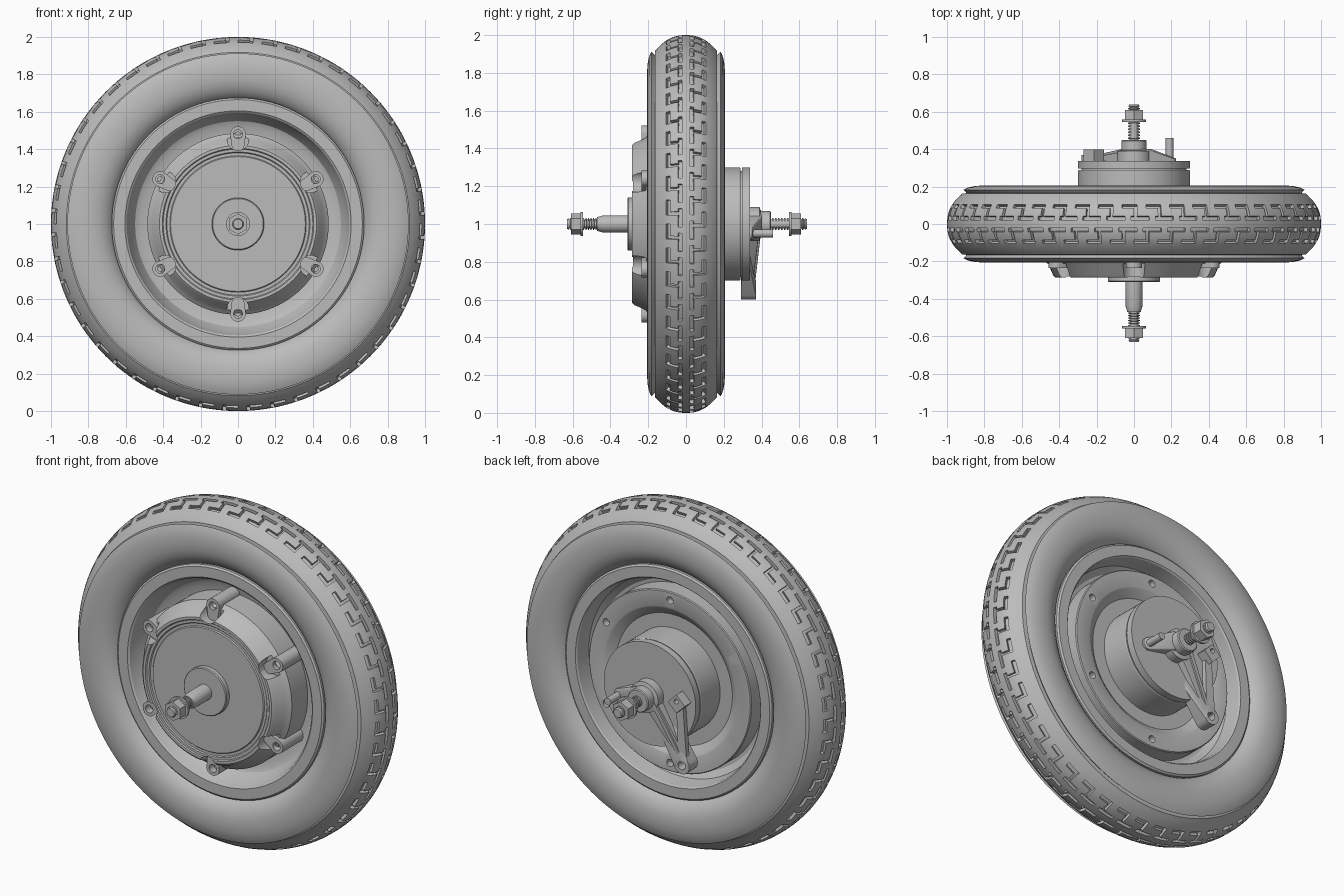
import bpy, bmesh
from math import sin, cos, pi, radians, hypot, atan2
from mathutils import Vector

cube = bpy.data.objects.get("Cube")
if cube:
    bpy.data.objects.remove(cube)

grey = bpy.data.materials.new("plain_grey")
grey.use_nodes = True
grey.diffuse_color = (0.5, 0.5, 0.5, 1)
grey.node_tree.nodes["Principled BSDF"].inputs["Base Color"].default_value = (0.5, 0.5, 0.5, 1)


def finish(name, bm, angle=30):
    """Turn a bmesh into a smooth shaded object with sharp edges kept."""
    mesh = bpy.data.meshes.new(name)
    bm.to_mesh(mesh)
    bm.free()
    mesh.materials.append(grey)
    mesh.shade_smooth()
    mesh.set_sharp_from_angle(angle=radians(angle))
    obj = bpy.data.objects.new(name, mesh)
    bpy.context.collection.objects.link(obj)
    return obj


def lathe_mesh(profile, seg, closed):
    """Spin (radius, y) points round the axle line."""
    bm = bmesh.new()
    rings = [[bm.verts.new((r * sin(2 * pi * j / seg), y, 1 + r * cos(2 * pi * j / seg)))
              for r, y in profile] for j in range(seg)]
    n = len(profile)
    for j in range(seg):
        a, b = rings[j], rings[(j + 1) % seg]
        for i in range(n if closed else n - 1):
            k = (i + 1) % n
            bm.faces.new((a[i], a[k], b[k], b[i]))
    bmesh.ops.remove_doubles(bm, verts=bm.verts, dist=1e-5)
    bmesh.ops.recalc_face_normals(bm, faces=bm.faces)
    return bm


def lathe(name, profile, seg=96, closed=False):
    return finish(name, lathe_mesh(profile, seg, closed))


def add_hull(bm, discs, seg):
    """Wrap discs (x, height from axle, radius, y from, y to) in one solid."""
    verts = [bm.verts.new((x + r * sin(2 * pi * k / seg), y, 1 + h + r * cos(2 * pi * k / seg)))
             for x, h, r, y0, y1 in discs for y in (y0, y1) for k in range(seg)]
    out = bmesh.ops.convex_hull(bm, input=verts)
    spare = {g for g in out["geom_interior"] + out["geom_unused"] if isinstance(g, bmesh.types.BMVert)}
    bmesh.ops.delete(bm, geom=list(spare), context="VERTS")
    bmesh.ops.dissolve_limit(bm, angle_limit=0.01, verts=bm.verts, edges=bm.edges)
    bmesh.ops.recalc_face_normals(bm, faces=bm.faces)


def hull(name, *discs, seg=32):
    bm = bmesh.new()
    add_hull(bm, discs, seg)
    return finish(name, bm)


def drill(obj, *holes, seg=24):
    """Cut round holes, given as discs, out of an object."""
    for hole in holes:
        cutter = hull("cutter", hole, seg=seg)
        cutter.hide_render = True
        mod = obj.modifiers.new("hole", "BOOLEAN")
        mod.operation, mod.solver, mod.object = "DIFFERENCE", "EXACT", cutter
        bpy.context.view_layer.objects.active = obj
        bpy.ops.object.modifier_apply(modifier=mod.name)
        bpy.data.objects.remove(cutter)
    obj.data.set_sharp_from_angle(angle=radians(30))


def thread(r, y0, y1, turns):
    """Saw-tooth profile of a threaded rod."""
    step = (y1 - y0) / turns
    pts = []
    for i in range(turns):
        pts += [(r, y0 + i * step), (r, y0 + (i + 0.4) * step),
                (r * 0.78, y0 + (i + 0.5) * step), (r * 0.78, y0 + (i + 0.9) * step)]
    return pts


bolts = [(0.48 * sin(k * pi / 3), 0.48 * cos(k * pi / 3)) for k in range(6)]

# Tyre: rounded tread, shoulder lip and bulging sidewalls
tread = [0, 0.022, 0.042, 0.063, 0.085, 0.105, 0.13, 0.15, 0.163]
half = [(1 - 0.085 * (y / 0.165) ** 2.4, y) for y in tread]
half += [(0.895, 0.165), (0.912, 0.183), (0.885, 0.196), (0.85, 0.203), (0.81, 0.206), (0.77, 0.202),
         (0.74, 0.195), (0.71, 0.18), (0.685, 0.16), (0.668, 0.135), (0.665, 0.1)]
profile = [(r, -y) for r, y in reversed(half[1:])] + half
CELLS, STEPS = 48, 8
bm = lathe_mesh(profile, CELLS * STEPS, True)


def in_groove(face):
    c = face.calc_center_median()
    if hypot(c.x, c.z - 1) < 0.9:
        return False
    step = int((atan2(c.x, c.z - 1) % (2 * pi)) / (2 * pi) * CELLS * STEPS)
    step = (step + (4 if c.y > 0 else 0)) % STEPS
    y = abs(c.y)
    if 0.085 < y < 0.105:
        return step < 5
    if 0.022 < y < 0.042:
        return step >= 3 or step < 1
    return 0.042 < y < 0.085 and step == 4


# Tread grooves sunk into the tyre
bmesh.ops.inset_region(bm, faces=[f for f in bm.faces if in_groove(f)], thickness=0.001,
                       depth=-0.02, use_even_offset=True)
finish("tyre", bm, 35)

# Rim with dished well on both sides
lathe("rim", [(0.675, -0.16), (0.665, -0.168), (0.605, -0.168), (0.595, -0.16), (0.58, -0.11),
              (0.55, -0.06), (0.52, -0.045), (0.46, -0.04), (0.46, 0.03), (0.55, 0.04), (0.585, 0.07),
              (0.598, 0.16), (0.605, 0.168), (0.665, 0.168), (0.675, 0.16)], closed=True)

# Motor front cover with stepped rings and bolt pockets
cover = lathe("front_cover", [(0, -0.28), (0.36, -0.28), (0.365, -0.274), (0.38, -0.274), (0.385, -0.28),
                              (0.40, -0.28), (0.405, -0.286), (0.42, -0.286), (0.432, -0.275),
                              (0.458, -0.215), (0.475, -0.2), (0.485, -0.19), (0.485, 0), (0, 0)])
drill(cover, *[(x * 0.94, z * 0.94, 0.058, -0.4, -0.212) for x, z in bolts])

# Bolt lugs round the front cover
for x, z in bolts:
    lug = hull("front_lug", (x, z, 0.042, -0.235, -0.04), (x * 0.88, z * 0.88, 0.034, -0.235, -0.04), seg=24)
    drill(lug, (x, z, 0.024, -0.4, -0.19))
    hull("lug_bolt", (x, z, 0.017, -0.2, -0.17), seg=6)

# Motor back flange with bolt holes
flange = lathe("back_flange", [(0, 0), (0.53, 0), (0.53, 0.145), (0.525, 0.15), (0.435, 0.15), (0.425, 0.145),
                               (0.38, 0.11), (0, 0.11)])
drill(flange, *[(x, z, 0.021, 0.11, 0.3) for x, z in bolts])

# Brake drum with groove below its cover plate
lathe("brake_drum", [(0, 0.1), (0.3, 0.1), (0.3, 0.283), (0.297, 0.288), (0.28, 0.288), (0.28, 0.3), (0, 0.3)])

# Brake plate and the arm reaching down to the anchor
ARM = (-0.23, -0.35)
plate = hull("brake_plate", (0, 0, 0.3, 0.297, 0.338), seg=96)
anchor = hull("brake_arm", (*ARM, 0.05, 0.29, 0.37), (-0.13, -0.2, 0.06, 0.297, 0.338))
drill(anchor, (*ARM, 0.024, 0.2, 0.5))
hull("arm_rib", (ARM[0] + 0.02, ARM[1] + 0.05, 0.025, 0.33, 0.352), (-0.03, -0.02, 0.045, 0.33, 0.385))
hull("arm_rib_edge", (ARM[0] + 0.02, ARM[1] + 0.05, 0.01, 0.33, 0.366), (-0.055, -0.01, 0.012, 0.33, 0.4), seg=12)

# Cable lever from the anchor up to its clamp block
hull("cable_lever", (ARM[0], ARM[1] + 0.045, 0.028, 0.335, 0.365), (-0.215, -0.02, 0.022, 0.335, 0.365))
block = hull("clamp_block", (-0.215, 0.02, 0.055, 0.338, 0.398), seg=4)
drill(block, (-0.215, 0.035, 0.014, 0.36, 0.5))

# Cable post and the fin that ties it to the axle boss
hull("cable_post", (0.19, -0.05, 0.021, 0.33, 0.46))
hull("post_fin", (0.19, -0.05, 0.035, 0.33, 0.35), (0.04, 0, 0.055, 0.33, 0.4))

# Axle bosses and threaded ends
lathe("front_boss", [(0, -0.27), (0.14, -0.27), (0.14, -0.305), (0.135, -0.31), (0.046, -0.31),
                     (0.045, -0.44), (0.036, -0.47), (0, -0.47)], 64)
lathe("back_boss", [(0, 0.3), (0.09, 0.3), (0.09, 0.39), (0.068, 0.395), (0.068, 0.445), (0.062, 0.45),
                    (0, 0.45)], 64)
for side, start, end in ((-1, 0.46, 0.63), (1, 0.44, 0.64)):
    label = "front" if side < 0 else "back"
    rod = [(0, start)] + thread(0.032, start, end - 0.01, 12) + [(0.03, end - 0.01), (0.025, end), (0, end)]
    lathe(label + "_axle", [(r, side * y) for r, y in rod], 32)
    lathe(label + "_washer", [(r, side * y) for r, y in ((0, 0.545), (0.064, 0.545), (0.064, 0.558), (0, 0.558))], 32)
    hull(label + "_nut", (0, 0, 0.056, *sorted((side * 0.556, side * 0.61))), seg=6)
